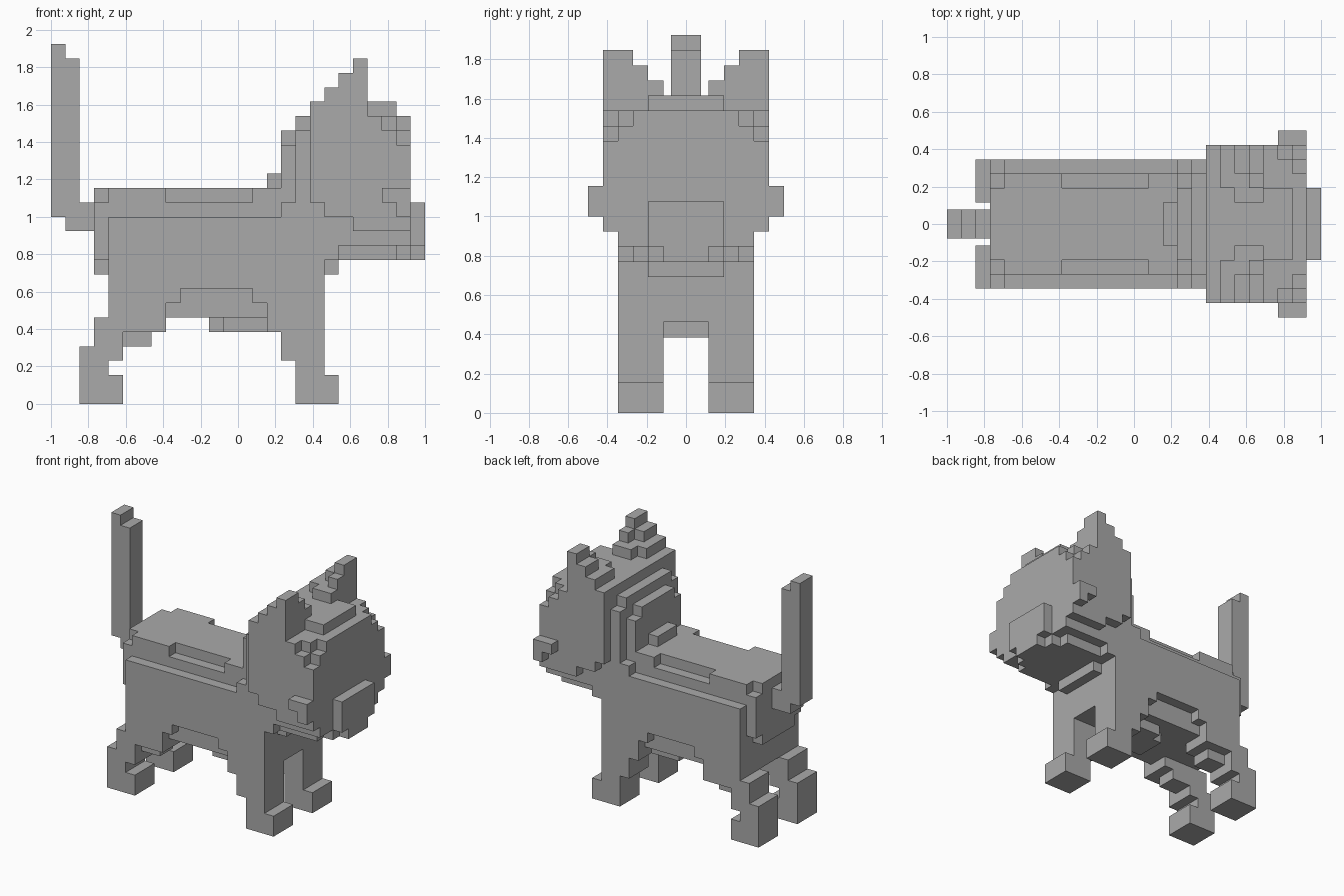
import bpy, bmesh, math
from mathutils import Vector

if "Cube" in bpy.data.objects:
    bpy.data.objects.remove(bpy.data.objects["Cube"])

U = 1 / 13          # size of one cube
parts = {}          # part name -> set of cube cells (x, y, z)


def cells(x0, x1, z0, z1, y0, y1):
    """Cubes in an x/z range whose distance from the middle plane is y0..y1."""
    return {(x, s * y, z) for x in range(x0, x1) for z in range(z0, z1)
            for y in range(y0, y1 + 1) for s in (-1, 1)}


def add(name, *boxes):
    parts.setdefault(name, set())
    for b in boxes:
        parts[name] |= cells(*b)


def cut(name, *boxes):
    for b in boxes:
        parts[name] -= cells(*b)


# Body: rounded back, stepped rump, arched flanks and belly
add("body",
    (-9, 6, 6, 13, 0, 4), (-9, 4, 13, 15, 0, 3), (3, 6, 13, 14, 0, 4),
    (6, 7, 9, 10, 0, 2), (6, 7, 10, 11, 0, 4),
    (-10, -9, 10, 14, 0, 3), (-10, -9, 9, 15, 0, 2),
    (-1, 2, 5, 6, 0, 2), (-2, -1, 5, 6, 0, 1))
cut("body", (-5, 2, 6, 7, 4, 4), (-4, 1, 7, 8, 4, 4), (-5, 1, 14, 15, 3, 3))

# Legs with paws
add("front_legs", (4, 7, 0, 2, 2, 4), (4, 6, 2, 3, 2, 4),
    (3, 6, 3, 5, 2, 4), (2, 6, 5, 6, 2, 4))
add("hind_legs", (-11, -8, 0, 2, 2, 4), (-11, -9, 2, 3, 2, 4),
    (-11, -8, 3, 4, 2, 4), (-10, -8, 4, 5, 2, 4),
    (-8, -6, 4, 5, 2, 3), (-10, -5, 5, 6, 2, 4))

# Head: stepped back, wide face, narrow chin
add("head",
    (2, 3, 15, 16, 0, 1),
    (3, 4, 13, 18, 0, 3), (3, 4, 18, 19, 0, 2),
    (4, 5, 13, 19, 0, 4), (4, 5, 19, 20, 0, 3),
    (5, 12, 11, 20, 0, 4), (5, 12, 14, 20, 5, 5),
    (6, 12, 13, 14, 5, 5), (8, 12, 12, 13, 5, 5),
    (7, 11, 10, 11, 0, 3), (11, 12, 10, 11, 0, 2),
    (5, 11, 20, 21, 0, 2))
cut("head", (10, 12, 19, 20, 5, 5), (11, 12, 19, 20, 4, 4), (11, 12, 18, 19, 5, 5))

# Muzzle and cheek tufts
add("muzzle", (12, 13, 11, 14, 0, 2), (12, 13, 10, 11, 0, 1))
add("cheek_tufts", (10, 12, 14, 15, 6, 6), (11, 12, 13, 14, 6, 6))

# Ears, stepping up towards the outside and the front
add("ears", (5, 9, 20, 21, 3, 5),
    (6, 9, 21, 22, 3, 5), (7, 9, 21, 22, 2, 2),
    (7, 9, 22, 23, 4, 5), (8, 9, 22, 23, 3, 3),
    (8, 9, 23, 24, 4, 5))

# Tail, two cubes wide and centred
parts["tail"] = {(x, y, z) for y in (-0.5, 0.5)
                 for x, z in [(x, z) for x in (-12, -11) for z in (12, 13)]
                 + [(x, z) for x in (-13, -12) for z in range(13, 24)] + [(-13, 24)]}

fur = bpy.data.materials.new("grey fur")
fur.diffuse_color = (0.4, 0.4, 0.4, 1)
fur.use_nodes = True
fur.node_tree.nodes["Principled BSDF"].inputs["Base Color"].default_value = fur.diffuse_color
solid = set().union(*parts.values())
done = set()


def build(name, cubes):
    """Skin a set of cubes, keeping only the faces that are exposed."""
    bm = bmesh.new()
    verts = {}
    for c in sorted(cubes):
        centre = Vector((c[0] + 0.5, c[1], c[2] + 0.5))
        for axis in range(3):
            for sign in (-1, 1):
                n = list(c)
                n[axis] += sign
                if tuple(n) in solid:
                    continue
                a, b = (axis + 1) % 3, (axis + 2) % 3
                loop = []
                for p, q in ((-1, -1), (1, -1), (1, 1), (-1, 1)):
                    v = centre.copy()
                    v[axis] += sign * 0.5
                    v[a] += p * 0.5
                    v[b] += q * 0.5
                    key = tuple(v)
                    if key not in verts:
                        verts[key] = bm.verts.new(v * U)
                    loop.append(verts[key])
                bm.faces.new(loop if sign > 0 else loop[::-1])
    bmesh.ops.dissolve_limit(bm, angle_limit=math.radians(1),
                             verts=bm.verts[:], edges=bm.edges[:])
    mesh = bpy.data.meshes.new(name)
    bm.to_mesh(mesh)
    bm.free()
    mesh.materials.append(fur)
    bpy.context.collection.objects.link(bpy.data.objects.new(name, mesh))


for name, cubes in parts.items():
    build(name, cubes - done)
    done |= cubes
